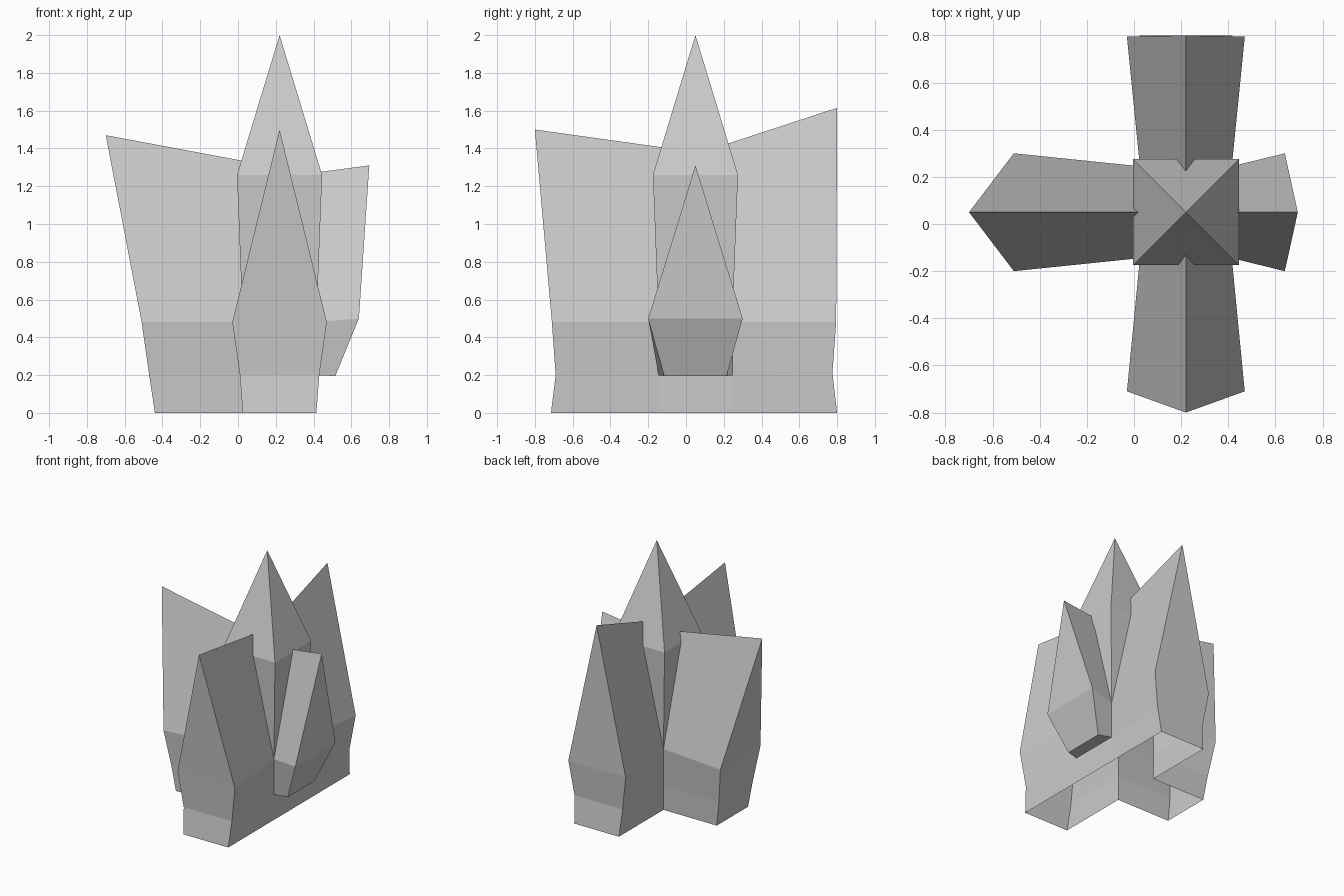
import bpy
from mathutils import Vector

if "Cube" in bpy.data.objects:
    bpy.data.objects.remove(bpy.data.objects["Cube"])

CENTRE = Vector((0.22, 0.05, 0))
UP = Vector((0, 0, 1))
INNER = 0.195          # half width of the core where the arms join


def make_object(name, verts, faces):
    mesh = bpy.data.meshes.new(name)
    mesh.from_pydata(verts, [], faces)
    obj = bpy.data.objects.new(name, mesh)
    bpy.context.collection.objects.link(obj)
    return obj


def make_arm(name, direction, rows, tip, ridge_z, floor=False):
    """rows: (distance out, half width, outer z, inner z); tip: (distance, z)."""
    d = Vector(direction)
    s = UP.cross(d)

    def point(dist, side, z):
        return CENTRE + d * dist + s * side + UP * z

    verts = []
    for dist, half, z, inner_z in rows:
        verts += [point(dist, -half, z), point(dist, half, z),
                  point(INNER, -INNER, inner_z), point(INNER, INNER, inner_z)]
    verts += [point(tip[0], 0, tip[1]), point(0.17, 0, ridge_z)]

    # End bands and side walls between successive rows
    faces = []
    for i in range(len(rows) - 1):
        a, b = 4 * i, 4 * i + 4
        faces += [(a, a + 1, b + 1, b),
                  (a + 1, a + 3, b + 3, b + 1),
                  (a + 2, a, b, b + 2)]
    # Pointed end and the two sloping roof sides
    a = 4 * (len(rows) - 1)
    t, r = a + 4, a + 5
    faces += [(a, a + 1, t), (a + 1, a + 3, r, t), (a + 2, a, t, r)]
    if floor:
        faces.append((0, 2, 3, 1))
    return make_object(name, verts, faces)


# Central spike: flaring square column with a pyramid top
corners = [(-1, -1), (1, -1), (1, 1), (-1, 1)]
verts = [CENTRE + Vector((x * h, y * h, z))
         for h, z in ((INNER, 0.48), (0.225, 1.26)) for x, y in corners]
verts.append(CENTRE + UP * 2)
faces = []
for i in range(4):
    j = (i + 1) % 4
    faces += [(i, j, j + 4, i + 4), (i + 4, j + 4, 8)]
make_object("central_spike", verts, faces)

# Four arms, open underneath
make_arm("front_arm", (0, -1, 0),
         [(0.765, 0.195, 0, 0), (0.74, 0.21, 0.2, 0.2), (0.76, 0.25, 0.48, 0.48)],
         (0.85, 1.5), 1.405)
make_arm("back_arm", (0, 1, 0),
         [(0.75, 0.195, 0, 0), (0.725, 0.21, 0.21, 0.2), (0.745, 0.25, 0.48, 0.48)],
         (0.75, 1.615), 1.425)
make_arm("left_arm", (-1, 0, 0),
         [(0.66, 0.195, 0, 0), (0.69, 0.21, 0.2, 0.2), (0.73, 0.25, 0.48, 0.48)],
         (0.92, 1.47), 1.33)
# Short arm that floats above the ground
make_arm("right_arm", (1, 0, 0),
         [(0.295, 0.165, 0.195, 0.2), (0.42, 0.25, 0.5, 0.48)],
         (0.475, 1.31), 1.27, floor=True)

# Core wall under the short arm
make_object("core_wall",
            [CENTRE + Vector((INNER, y, z)) for y, z in
             ((-INNER, 0), (INNER, 0), (INNER, 0.2), (-INNER, 0.2))],
            [(0, 1, 2, 3)])
